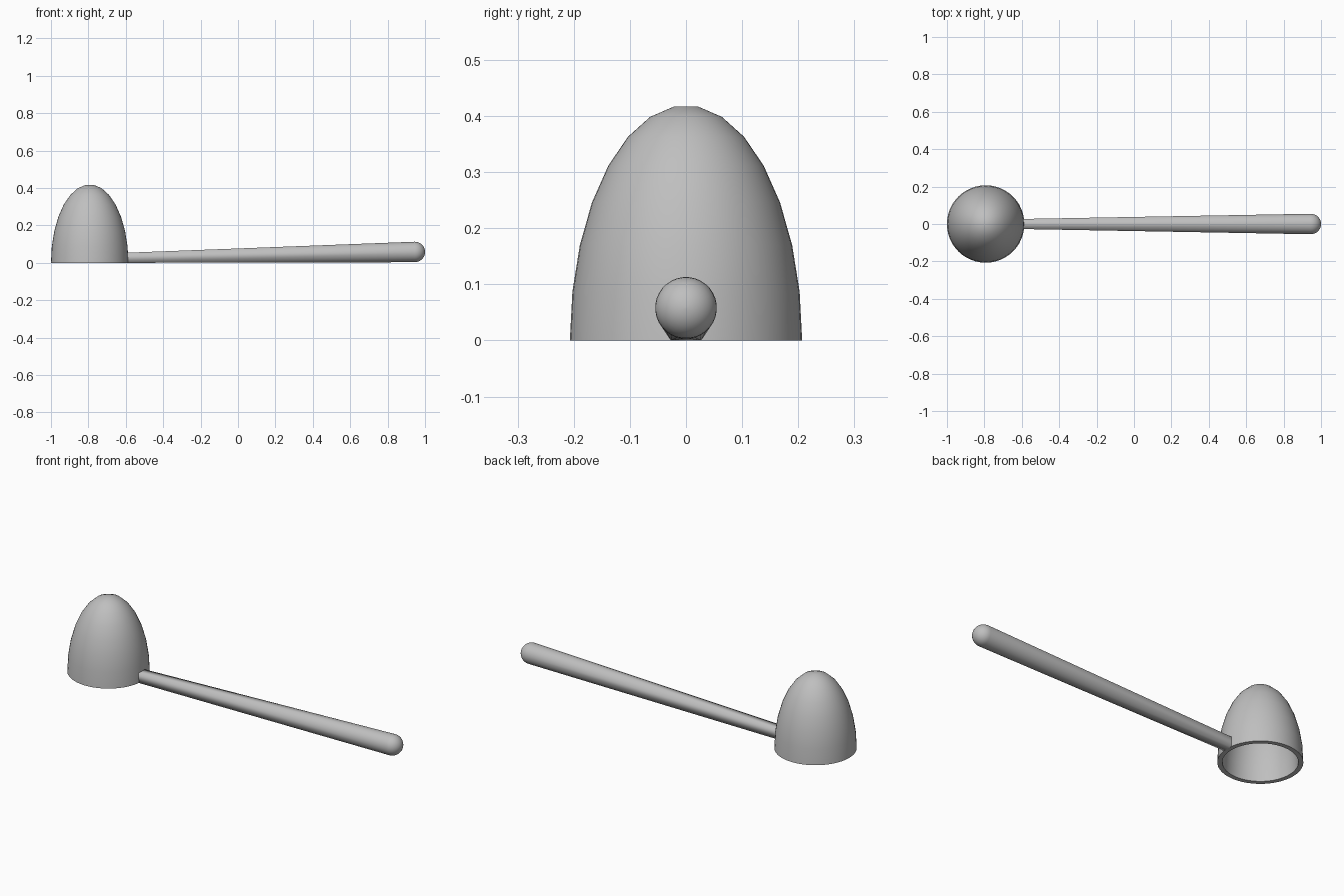
import bpy, bmesh
from math import sin, cos, pi, radians, copysign

cube = bpy.data.objects.get("Cube")
if cube:
    bpy.data.objects.remove(cube)

grey = bpy.data.materials.new("plain_grey")
grey.use_nodes = True
colour = (0.52, 0.52, 0.52, 1)
grey.diffuse_color = colour
grey.node_tree.nodes["Principled BSDF"].inputs["Base Color"].default_value = colour


def loft(name, rings):
    """Skin a list of equal-length point rings and cap both ends."""
    bm = bmesh.new()
    loops = [[bm.verts.new(p) for p in ring] for ring in rings]
    n = len(loops[0])
    for a, b in zip(loops, loops[1:]):
        for i in range(n):
            j = (i + 1) % n
            bm.faces.new((a[i], a[j], b[j], b[i]))
    bm.faces.new(loops[0])
    bm.faces.new(loops[-1])
    bmesh.ops.remove_doubles(bm, verts=bm.verts, dist=0.0002)
    bmesh.ops.recalc_face_normals(bm, faces=bm.faces)
    mesh = bpy.data.meshes.new(name)
    bm.to_mesh(mesh)
    bm.free()
    obj = bpy.data.objects.new(name, mesh)
    bpy.context.collection.objects.link(obj)
    mesh.materials.append(grey)
    bpy.ops.object.select_all(action='DESELECT')
    obj.select_set(True)
    bpy.context.view_layer.objects.active = obj
    bpy.ops.object.shade_smooth_by_angle(angle=radians(30))
    return obj


# Hollow half-ellipsoid cup: outer shell down to the rim, then back up inside
CUP_X, CUP_SIDES = -0.793, 48
polar = [radians(a) for a in range(6, 91, 12)]
profile = [(0.207 * sin(a), 0.419 * cos(a)) for a in polar]
profile += [(0.183 * sin(a), 0.395 * cos(a)) for a in reversed(polar)]
turns = [2 * pi * i / CUP_SIDES for i in range(CUP_SIDES)]
loft("cup", [[(CUP_X + r * cos(t), r * sin(t), z) for t in turns]
             for r, z in profile])

# Handle: square at the cup, blending to a round, domed end
SIDES, RADIUS, END_X, AXIS_Z, HALF = 32, 0.055, 0.945, 0.058, 0.027
around = [2 * pi * (i + 0.5) / SIDES for i in range(SIDES)]
square = [(-0.593, copysign(HALF, cos(t)), HALF + copysign(HALF, sin(t)))
          for t in around]
dome = [[(END_X + RADIUS * sin(a), RADIUS * cos(a) * cos(t),
          AXIS_Z + RADIUS * cos(a) * sin(t)) for t in around]
        for a in (radians(d) for d in range(0, 89, 11))]
loft("handle", [square] + dome)
